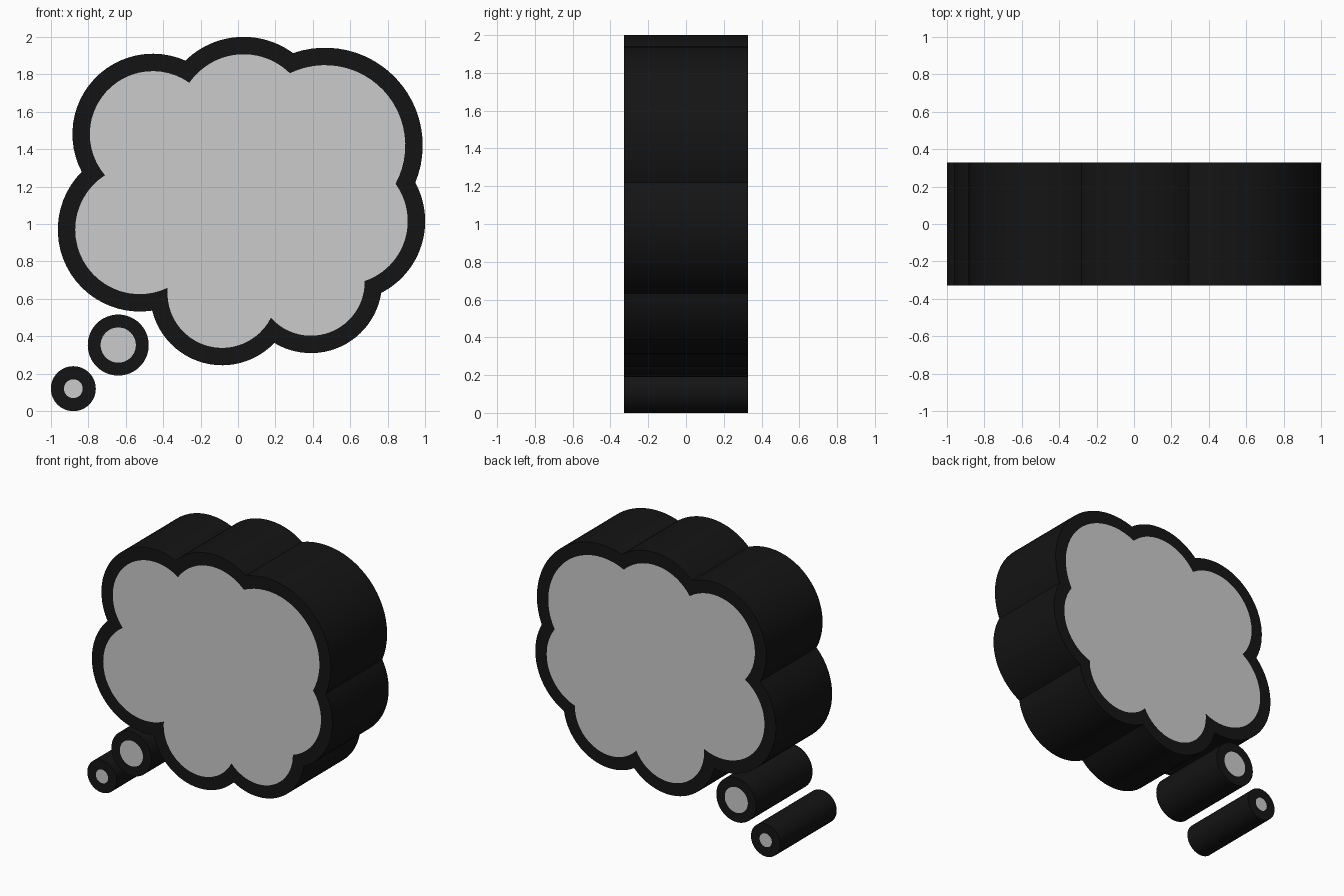
import bpy, bmesh, math
from mathutils import Vector

if "Cube" in bpy.data.objects:
    bpy.data.objects.remove(bpy.data.objects["Cube"])

HALF = 0.328      # half the depth
SEGS = 24         # segments per lobe

black = bpy.data.materials.new("black")
black.diffuse_color = (0.007, 0.007, 0.007, 1)
black.use_nodes = True
black.node_tree.nodes["Principled BSDF"].inputs["Base Color"].default_value = black.diffuse_color

# cloud lobes clockwise from top left: x, z, outer radius
LOBES = [(-0.455, 1.48, 0.43), (0.03, 1.555, 0.445), (0.465, 1.42, 0.522),
         (0.57, 1.015, 0.43), (0.39, 0.69, 0.38), (-0.085, 0.63, 0.385),
         (-0.525, 0.97, 0.438)]
MIDDLE = Vector((0.0, 1.13))


def cusp(a, b):
    """Outer crossing point of two neighbouring circles."""
    ca, cb = Vector(a[:2]), Vector(b[:2])
    d = (cb - ca).length
    u = (cb - ca) / d
    t = (a[2] ** 2 - b[2] ** 2 + d * d) / (2 * d)
    h = math.sqrt(a[2] ** 2 - t * t)
    n = Vector((-u.y, u.x)) * h
    return max((ca + u * t + n, ca + u * t - n), key=lambda p: (p - MIDDLE).length)


def cloud(inset):
    lobes = [(x, z, r - inset) for x, z, r in LOBES]
    pts = []
    for i, lobe in enumerate(lobes):
        c = Vector(lobe[:2])
        s = cusp(lobes[i - 1], lobe) - c
        e = cusp(lobe, lobes[(i + 1) % len(lobes)]) - c
        a0, a1 = math.atan2(s.y, s.x), math.atan2(e.y, e.x)
        while a1 >= a0:
            a1 -= 2 * math.pi
        for k in range(SEGS):
            a = a0 + (a1 - a0) * k / SEGS
            pts.append(c + lobe[2] * Vector((math.cos(a), math.sin(a))))
    return pts


def circle(x, z, r, n=64):
    return [Vector((x + r * math.cos(2 * math.pi * k / n),
                    z - r * math.sin(2 * math.pi * k / n))) for k in range(n)]


def finish(bm, name, mat=None):
    bmesh.ops.recalc_face_normals(bm, faces=bm.faces)
    me = bpy.data.meshes.new(name)
    bm.to_mesh(me)
    bm.free()
    ob = bpy.data.objects.new(name, me)
    bpy.context.collection.objects.link(ob)
    if mat:
        me.materials.append(mat)
    bpy.ops.object.select_all(action='DESELECT')
    ob.select_set(True)
    bpy.context.view_layer.objects.active = ob
    bpy.ops.object.shade_smooth_by_angle(angle=math.radians(30))


def loop(bm, pts, y):
    return [bm.verts.new((p.x, y, p.y)) for p in pts]


def bubble(name, outer, inner):
    # dark rim: closed tube with a rectangular section
    bm = bmesh.new()
    rings = [loop(bm, outer, -HALF), loop(bm, outer, HALF),
             loop(bm, inner, HALF), loop(bm, inner, -HALF)]
    n = len(outer)
    for j in range(4):
        a, b = rings[j], rings[(j + 1) % 4]
        for i in range(n):
            k = (i + 1) % n
            bm.faces.new((a[i], a[k], b[k], b[i]))
    finish(bm, name + "_rim", black)

    # grey core, flush with the rim
    bm = bmesh.new()
    a, b = loop(bm, inner, -HALF), loop(bm, inner, HALF)
    bm.faces.new(a)
    bm.faces.new(b[::-1])
    for i in range(n):
        k = (i + 1) % n
        bm.faces.new((a[i], a[k], b[k], b[i]))
    finish(bm, name + "_core")


bubble("cloud", cloud(0), cloud(0.093))
bubble("large_dot", circle(-0.64, 0.353, 0.163), circle(-0.64, 0.353, 0.094))
bubble("small_dot", circle(-0.88, 0.12, 0.12), circle(-0.88, 0.12, 0.05))
